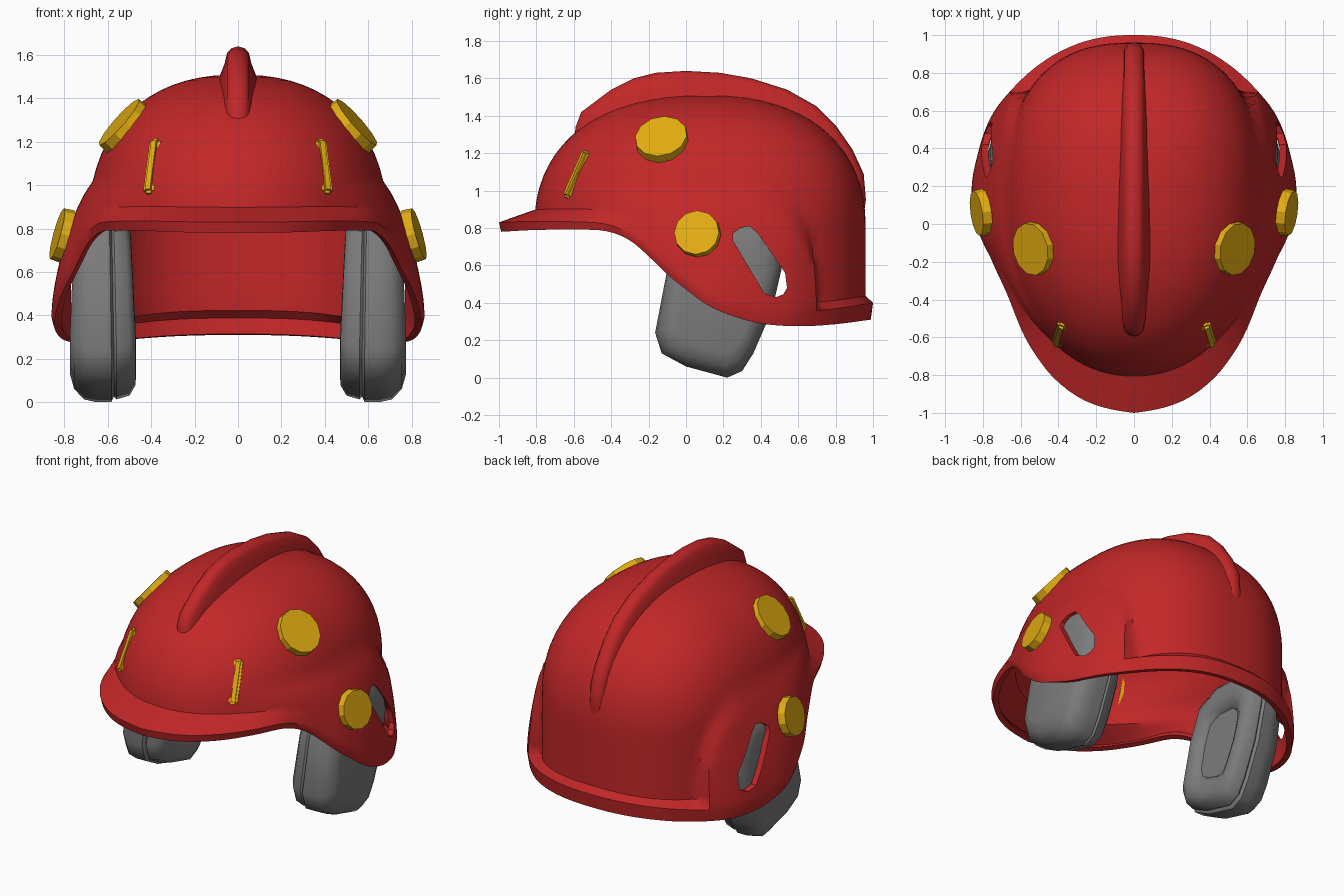
import bpy, bmesh, math
from mathutils import Vector, Matrix

cube = bpy.data.objects.get("Cube")
if cube:
    bpy.data.objects.remove(cube, do_unlink=True)


def material(name, color):
    m = bpy.data.materials.new(name)
    m.use_nodes = True
    m.diffuse_color = (*color, 1)
    m.node_tree.nodes["Principled BSDF"].inputs["Base Color"].default_value = (*color, 1)
    return m


RED = material("helmet red", (0.54, 0.02, 0.021))
YELLOW = material("fitting yellow", (0.77, 0.42, 0.006))
GREY = material("ear cup grey", (0.2, 0.2, 0.2))


def activate(ob):
    bpy.ops.object.select_all(action='DESELECT')
    ob.select_set(True)
    bpy.context.view_layer.objects.active = ob


def finish(bm, name, mat, smooth=35):
    bmesh.ops.recalc_face_normals(bm, faces=bm.faces)
    me = bpy.data.meshes.new(name)
    bm.to_mesh(me)
    bm.free()
    ob = bpy.data.objects.new(name, me)
    bpy.context.collection.objects.link(ob)
    me.materials.append(mat)
    if smooth:
        activate(ob)
        bpy.ops.object.shade_smooth_by_angle(angle=math.radians(smooth))
    return ob


def loft(rings, cap_start=True, cap_end=True):
    """Skin closed rings of equal length."""
    bm = bmesh.new()
    rows = [[bm.verts.new(p) for p in ring] for ring in rings]
    n = len(rows[0])
    for a, b in zip(rows, rows[1:]):
        for i in range(n):
            j = (i + 1) % n
            bm.faces.new((a[i], a[j], b[j], b[i]))
    if cap_start:
        bm.faces.new(rows[0])
    if cap_end:
        bm.faces.new(rows[-1])
    return bm


def curve(points, t):
    """Smooth interpolation through sorted (t, value) points."""
    t = min(max(t, points[0][0]), points[-1][0])
    last = len(points) - 1
    i = next(k for k in range(last) if t <= points[k + 1][0])

    def slope(k):
        p, q = points[max(k - 1, 0)], points[min(k + 1, last)]
        return (q[1] - p[1]) / (q[0] - p[0])
    (t0, v0), (t1, v1) = points[i], points[i + 1]
    h = t1 - t0
    u = (t - t0) / h
    return (v0 * (1 + 2 * u) * (1 - u) ** 2 + slope(i) * h * u * (1 - u) ** 2
            + v1 * u * u * (3 - 2 * u) + slope(i + 1) * h * u * u * (u - 1))


def smoothstep(a, b, x):
    u = min(max((x - a) / (b - a), 0), 1)
    return u * u * (3 - 2 * u)


# Shell: dome flaring into a brim in front, ear flaps at the sides, a lip behind
MID, BASE, TALL, POWER = 0.1, 0.8, 0.71, 2.3
outline = [(0, -1), (.25, -.94), (.42, -.82), (.53, -.68), (.66, -.4), (.75, -.2), (.82, -.05),
           (.86, .18), (.83, .36), (.75, .58), (.64, .72), (.45, .88), (.25, .97), (0, 1)]
rim_radius = [(math.atan2(x, MID - y), math.hypot(x, y - MID)) for x, y in outline]
rim_height = [(-1, .78), (-.8, .79), (-.5, .79), (-.4, .775), (-.3, .73), (-.2, .645), (-.1, .55),
              (0, .47), (.12, .385), (.25, .33), (.4, .29), (.6, .275), (.8, .285), (1, .31)]
edge_height = [(-1, .05), (-.5, .04), (.2, .04), (.7, .08), (1, .09)]


def footprint(a):
    front = math.cos(a) > 0
    p, depth = (2.1, .91) if front else (2.5, .86)
    return (abs(math.sin(a) / .69) ** p + abs(math.cos(a) / depth) ** p) ** (-1 / p)


def dome_scale(z):
    return (1 - max(z - BASE, 0) ** POWER / TALL ** POWER) ** (1 / POWER)


def place(a, side, r, z):
    return Vector((side * r * math.sin(a), MID - r * math.cos(a), z))


def shell_column(angle):
    side = 1 if angle <= math.pi else -1
    a = angle if side > 0 else 2 * math.pi - angle
    rr, rd = curve(rim_radius, a), footprint(a)
    y = MID - rr * math.cos(a)
    z_rim = curve(rim_height, y)
    z_edge = z_rim + curve(edge_height, y)
    blend = smoothstep(-.75, -.1, y)
    col = [place(a, side, rr - .012, z_rim)]
    for f in (0, .06, .12, .2, .28, .36, .45, .54, .63, .72, .81, .9, 1):
        z = z_edge + f * (1.02 - z_edge)
        flare = (1 - blend) * max(0, 1 - f / .36) + blend * (1 - f ** 1.6)
        flap = (max(y - MID, 0) / .63) ** 3.5 + (max(z - .35, 0) / .66) ** 3.5
        mask = 1 - smoothstep(.85, 1.12, flap) if y > MID else 1
        w = max(max(0, 1 - f / .06), mask * flare)
        d = rd * dome_scale(z)
        col.append(place(a, side, d + (rr - d) * w, z))
    start = math.asin(((1.02 - BASE) / TALL) ** (POWER / 2))
    for k in range(1, 15):
        phi = start + (math.pi / 2 - start) * k / 14.3
        z = BASE + TALL * math.sin(phi) ** (2 / POWER)
        col.append(place(a, side, rd * math.cos(phi) ** (2 / POWER), z))
    return col


COLS = 128
columns = [shell_column(2 * math.pi * i / COLS) for i in range(COLS)]
shell = finish(loft(list(zip(*columns)), cap_start=False), "helmet_shell", RED, 0)

# Vent slot through both ear flaps
slot = [(.25, .77), (.29, .8), (.34, .81), (.385, .77), (.53, .56), (.54, .48), (.52, .445),
        (.48, .43), (.42, .45), (.25, .735)]
cutter = finish(loft([[(x, y, z) for y, z in slot] for x in (-1.2, 1.2)]), "slot_cutter", RED, 0)
cutter.hide_render = True
activate(shell)
thick = shell.modifiers.new("thickness", 'SOLIDIFY')
thick.thickness, thick.offset = .035, -1
bpy.ops.object.modifier_apply(modifier=thick.name)
cut = shell.modifiers.new("slot", 'BOOLEAN')
cut.operation, cut.solver, cut.object = 'DIFFERENCE', 'EXACT', cutter
bpy.ops.object.modifier_apply(modifier=cut.name)
bpy.data.objects.remove(cutter, do_unlink=True)
bpy.ops.object.shade_smooth_by_angle(angle=math.radians(35))

# Crest along the top, sunk into the dome
ridge = [(-.6, 1.27), (-.59, 1.34), (-.56, 1.42), (-.4, 1.54), (-.28, 1.6), (-.16, 1.63), (0, 1.64),
         (.18, 1.63), (.35, 1.6), (.54, 1.54), (.7, 1.45), (.8, 1.35), (.89, 1.22), (.95, 1.09),
         (.962, .95), (.94, .8)]
half = [(0, 0), (.03, .008), (.05, .03), (.062, .08), (.085, .14), (.1, .22)]
section = half + [(-w, d) for w, d in reversed(half[1:])]
rings = []
for y, z in ridge:
    inward = (Vector((0, MID, .85)) - Vector((0, y, z))).normalized()
    rings.append([Vector((w, y, z)) + inward * d for w, d in section])
finish(loft(rings), "crest", RED, 50)

# Ear cups: cushion, seam and outer cup as one stack of scaled outlines
cup = [(-.165, .24), (-.13, .13), (0, .06), (.22, 0), (.3, .035), (.36, .13), (.46, .36),
       (.52, .62), (.5, .76), (.4, .85), (.15, .87), (-.02, .8), (-.1, .58)]
stack = [(.52, .5), (.495, .54), (.47, .68), (.472, .82), (.5, .93), (.56, .97), (.572, .94),
         (.584, 1), (.65, 1), (.71, .97), (.755, .86), (.775, .7)]
for side, label in ((1, "left"), (-1, "right")):
    rings = []
    for x, s in stack:
        ring = []
        for y, z in cup:
            py, pz = .17 + (y - .17) * s, .44 + (z - .44) * s
            slim = 1 - .3 * max(pz - .3, 0)
            ring.append((side * (.64 + (x - .64) * slim), py, pz))
        rings.append(ring)
    finish(loft(rings), label + "_ear_cup", GREY, 45)


def frame(center, normal, up):
    n = Vector(normal).normalized()
    u = Vector(up)
    u = (u - n * u.dot(n)).normalized()
    m = Matrix((u.cross(n), u, n)).transposed().to_4x4()
    return Matrix.Translation(center) @ m


def flip(v, side):
    return Vector((v[0] * side, v[1], v[2]))


for side, label in ((1, "left"), (-1, "right")):
    # Round caps on the dome and the ear flaps
    for name, c, n, r in (("upper_disc", (.53, -.13, 1.275), (.74, -.16, .65), .145),
                          ("lower_disc", (.81, .06, .77), (.95, -.14, .26), .125)):
        bm = bmesh.new()
        bmesh.ops.create_cone(bm, cap_ends=True, segments=12, radius1=r, radius2=r * .97, depth=.05,
                              matrix=frame(flip(c, side), flip(n, side), (0, 0, 1)))
        finish(bm, label + "_" + name, YELLOW, 0)
    # Upright clips on the forehead
    bm = bmesh.new()
    bmesh.ops.create_cube(bm, size=1, matrix=Matrix.Diagonal((.055, .275, .05, 1)))
    bmesh.ops.bevel(bm, geom=bm.edges[:], offset=.014, segments=2, affect='EDGES')
    bm.transform(frame(flip((.393, -.582, 1.085), side), flip((.42, -.8, .4), side),
                       flip((-.035, .115, .25), side)))
    finish(bm, label + "_forehead_clip", YELLOW, 30)
